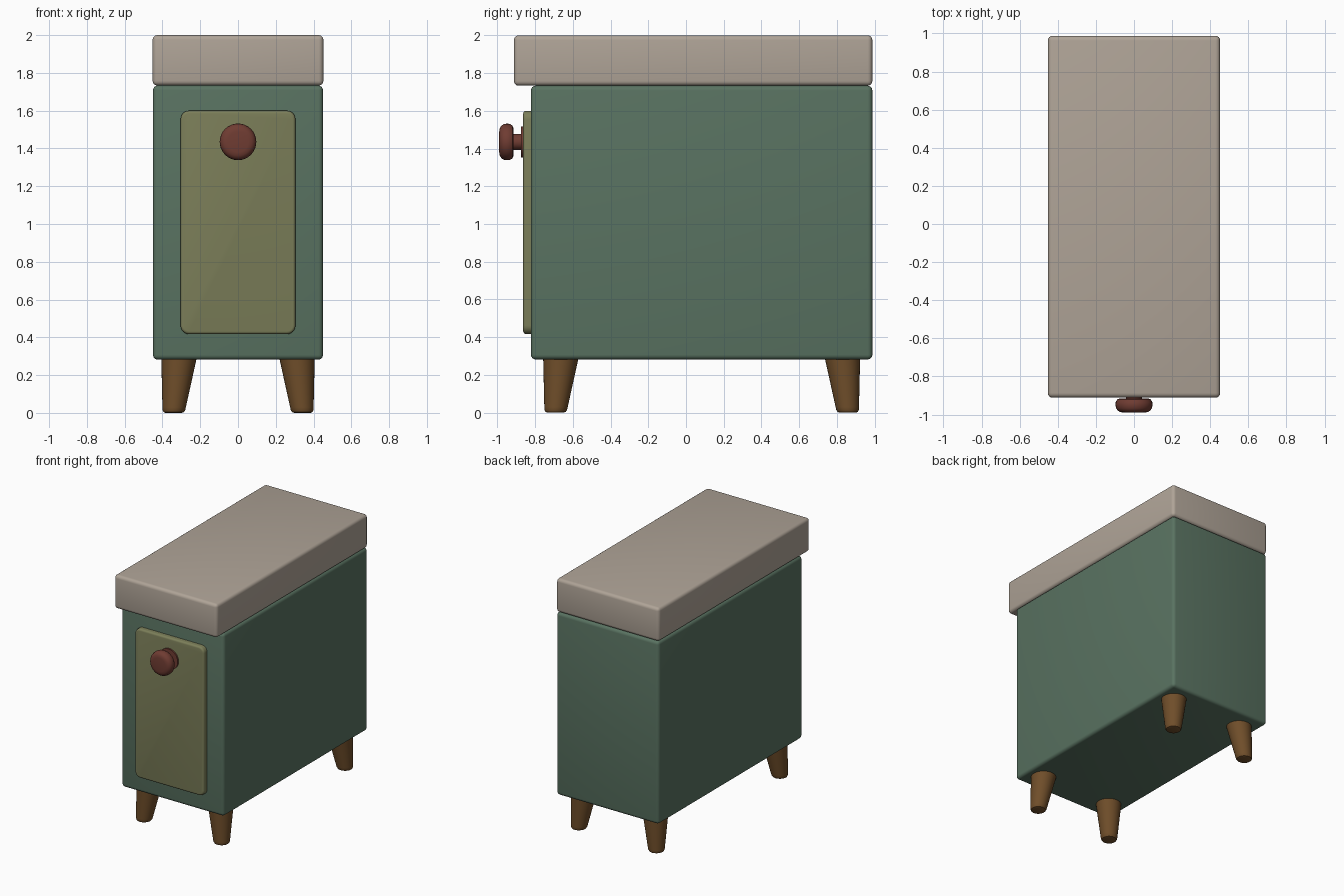
import bpy, bmesh
from math import sin, cos, pi, radians

if "Cube" in bpy.data.objects:
    bpy.data.objects.remove(bpy.data.objects["Cube"])


def material(name, rgb):
    m = bpy.data.materials.new(name)
    m.diffuse_color = (*rgb, 1)
    m.use_nodes = True
    m.node_tree.nodes["Principled BSDF"].inputs["Base Color"].default_value = m.diffuse_color
    return m


GREEN = material("green paint", (0.10, 0.17, 0.12))
STONE = material("stone", (0.43, 0.37, 0.31))
OLIVE = material("olive paint", (0.20, 0.21, 0.10))
RED = material("red brown", (0.16, 0.045, 0.032))
WOOD = material("wood", (0.16, 0.076, 0.023))


def finish(name, bm, mat):
    bmesh.ops.recalc_face_normals(bm, faces=bm.faces)
    me = bpy.data.meshes.new(name)
    bm.to_mesh(me)
    bm.free()
    ob = bpy.data.objects.new(name, me)
    bpy.context.collection.objects.link(ob)
    me.materials.append(mat)
    bpy.ops.object.select_all(action='DESELECT')
    ob.select_set(True)
    bpy.context.view_layer.objects.active = ob
    bpy.ops.object.shade_smooth_by_angle(angle=radians(35))
    return ob


def box(name, lo, hi, mat, bevel, corner=0):
    bm = bmesh.new()
    bmesh.ops.create_cube(bm, size=1)
    for v in bm.verts:
        v.co = [(a + b) / 2 + c * (b - a) for a, b, c in zip(lo, hi, v.co)]
    if corner:
        # Round the four corners running along y, then soften the front rim
        edges = [e for e in bm.edges if abs(e.verts[0].co.y - e.verts[1].co.y) > 1e-4]
        bmesh.ops.bevel(bm, geom=edges, offset=corner, segments=6, profile=0.5, affect='EDGES')
        edges = [e for e in bm.edges if all(abs(v.co.y - lo[1]) < 1e-4 for v in e.verts)]
    else:
        edges = bm.edges[:]
    bmesh.ops.bevel(bm, geom=edges, offset=bevel, segments=4, profile=0.5, affect='EDGES')
    return finish(name, bm, mat)


def skin(name, rings, mat, n=32):
    """Join rings of (centre, radius, axis) into a capped round solid."""
    bm = bmesh.new()
    loops = []
    for (x, y, z), r, axis in rings:
        loop = []
        for i in range(n):
            a, b = r * cos(2 * pi * i / n), r * sin(2 * pi * i / n)
            loop.append(bm.verts.new((x + a, y + b, z) if axis == 'z' else (x + a, y, z + b)))
        loops.append(loop)
    for p, q in zip(loops, loops[1:]):
        for i in range(n):
            j = (i + 1) % n
            bm.faces.new((p[i], p[j], q[j], q[i]))
    bm.faces.new(loops[0])
    bm.faces.new(loops[-1])
    return finish(name, bm, mat)


# Cabinet body, worktop and door
box("cabinet_body", (-0.45, -0.822, 0.282), (0.45, 0.988, 1.733), GREEN, 0.025)
box("worktop", (-0.452, -0.912, 1.733), (0.452, 0.988, 2.0), STONE, 0.025)
box("door", (-0.304, -0.863, 0.417), (0.304, -0.81, 1.6), OLIVE, 0.015, 0.045)

# Turned knob: back plate, neck and rounded head
profile = [(0.083, -0.86), (0.083, -0.875), (0.042, -0.875), (0.042, -0.915),
           (0.075, -0.915), (0.088, -0.921), (0.096, -0.935), (0.097, -0.951),
           (0.094, -0.967), (0.086, -0.979), (0.073, -0.987), (0.055, -0.99)]
skin("door_knob", [((0, y, 1.435), r, 'y') for r, y in profile], RED)

# Splayed tapered legs
leg = [(0.043, 0.0), (0.054, 0.004), (0.06, 0.015), (0.062, 0.03), (0.093, 0.284)]
for sx, side in ((-1, "left"), (1, "right")):
    for sy, end in ((-1, "front"), (1, "back")):
        rings = []
        for r, z in leg:
            out = 0.028 * (1 - z / 0.284)
            rings.append(((sx * (0.313 + out), 0.083 + sy * (0.747 + out), z), r, 'z'))
        skin(f"{end}_{side}_leg", rings, WOOD)
